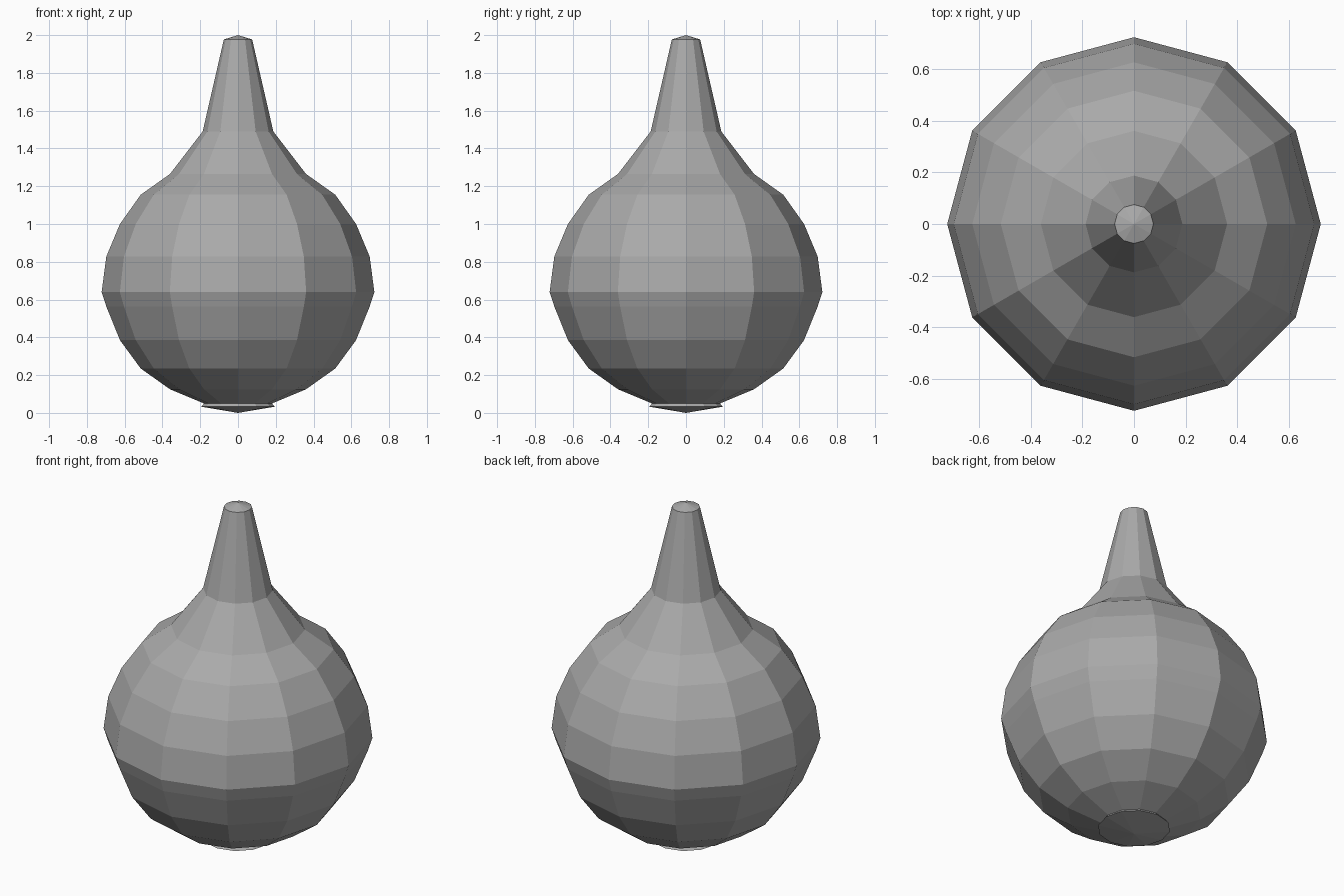
import bpy
import bmesh
from math import cos, sin, tau

SIDES = 12

default = bpy.data.objects.get("Cube")
if default:
    bpy.data.objects.remove(default, do_unlink=True)

# Plain grey used for every part
grey = bpy.data.materials.new("plain grey")
grey.use_nodes = True
colour = (0.4, 0.4, 0.4, 1)
grey.diffuse_color = colour
grey.node_tree.nodes["Principled BSDF"].inputs["Base Color"].default_value = colour


def lathe(name, profile):
    """Turn a (radius, height) profile, listed bottom to top, into a flat-sided solid."""
    bm = bmesh.new()
    rings = []
    for r, z in profile:
        count = SIDES if r > 0 else 1
        rings.append([bm.verts.new((r * cos(tau * i / SIDES), r * sin(tau * i / SIDES), z))
                      for i in range(count)])
    for low, high in zip(rings, rings[1:]):
        for i in range(SIDES):
            j = (i + 1) % SIDES
            if len(low) == 1:
                bm.faces.new((low[0], high[j], high[i]))
            elif len(high) == 1:
                bm.faces.new((low[i], low[j], high[0]))
            else:
                bm.faces.new((low[i], low[j], high[j], high[i]))
    bmesh.ops.recalc_face_normals(bm, faces=bm.faces)
    mesh = bpy.data.meshes.new(name)
    bm.to_mesh(mesh)
    bm.free()
    mesh.materials.append(grey)
    obj = bpy.data.objects.new(name, mesh)
    bpy.context.collection.objects.link(obj)
    return obj


# Round bulb flowing into a shoulder and tapered neck, with a shallow pointed top
lathe("bulb_and_neck", [
    (0.18, 0.05), (0.36, 0.125), (0.515, 0.235), (0.625, 0.385), (0.697, 0.563),
    (0.722, 0.64), (0.697, 0.828), (0.625, 1.0), (0.515, 1.155), (0.36, 1.265),
    (0.187, 1.49), (0.075, 1.977), (0, 2.0),
])

# Shallow pointed cap closing the bottom, with a thin sloping rim
lathe("base_cap", [(0, 0), (0.195, 0.033), (0.18, 0.05), (0, 0.05)])
